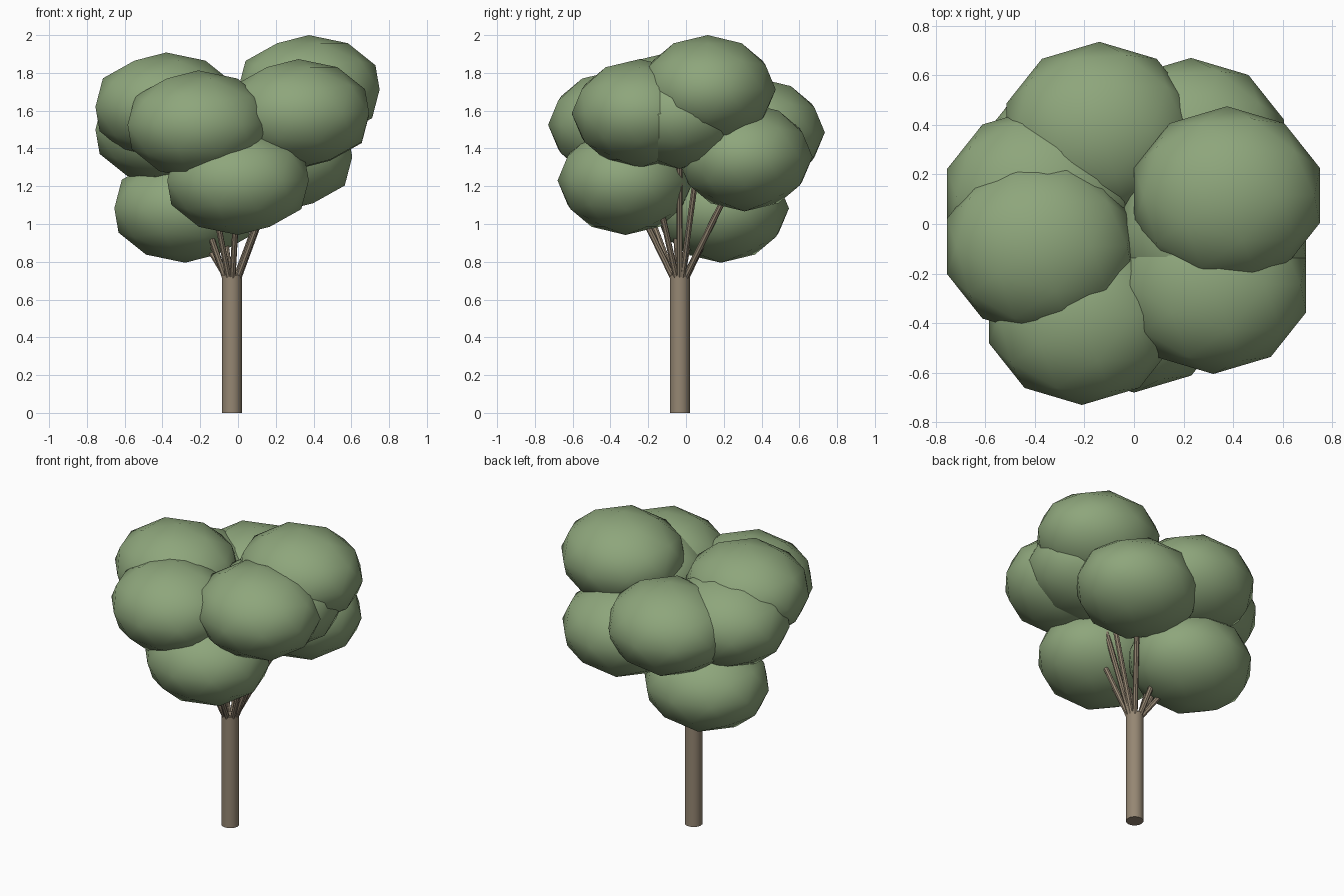
import bpy
from mathutils import Vector

if "Cube" in bpy.data.objects:
    bpy.data.objects.remove(bpy.data.objects["Cube"])

TRUNK = Vector((-0.033, -0.033, 0.0))
TRUNK_R, TRUNK_H = 0.053, 0.73
BLOB_SCALE = (0.394, 0.36, 0.288)

# centres of the foliage clumps
CLUMPS = [
    (0.375, 0.115, 1.712), (-0.38, -0.09, 1.62), (-0.38, 0.11, 1.50),
    (-0.14, 0.375, 1.485), (0.32, -0.245, 1.585), (-0.21, -0.37, 1.525),
    (0.0, -0.32, 1.23), (-0.28, 0.185, 1.083), (0.23, 0.31, 1.355),
    (0.32, -0.035, 1.58),
]


def material(name, color):
    mat = bpy.data.materials.new(name)
    mat.diffuse_color = (*color, 1)
    mat.use_nodes = True
    mat.node_tree.nodes["Principled BSDF"].inputs["Base Color"].default_value = mat.diffuse_color
    return mat


bark = material("bark", (0.30, 0.24, 0.17))
leaf = material("leaf", (0.27, 0.38, 0.20))


def rod(name, start, end, radius, sides):
    """Smooth-sided cylinder between two points."""
    axis = end - start
    bpy.ops.mesh.primitive_cylinder_add(
        vertices=sides, radius=radius, depth=axis.length, location=(start + end) / 2,
        rotation=axis.to_track_quat('Z', 'Y').to_euler())
    obj = bpy.context.object
    obj.name = name
    obj.data.materials.append(bark)
    bpy.ops.object.shade_smooth_by_angle()
    return obj


# trunk
rod("trunk", TRUNK, TRUNK + Vector((0, 0, TRUNK_H)), TRUNK_R, 16)

for i, c in enumerate(CLUMPS, 1):
    centre = Vector(c)
    # branch fanning from the trunk rim to the clump centre
    outward = Vector((c[0] - TRUNK.x, c[1] - TRUNK.y, 0)).normalized()
    start = TRUNK + outward * 0.036 + Vector((0, 0, TRUNK_H - 0.015))
    rod(f"branch_{i}", start, centre, 0.016, 8)
    # foliage clump: flattened low-poly ball
    bpy.ops.mesh.primitive_ico_sphere_add(subdivisions=2, radius=1, location=c)
    blob = bpy.context.object
    blob.name = f"foliage_{i}"
    blob.scale = BLOB_SCALE
    blob.data.materials.append(leaf)
    bpy.ops.object.shade_smooth()
